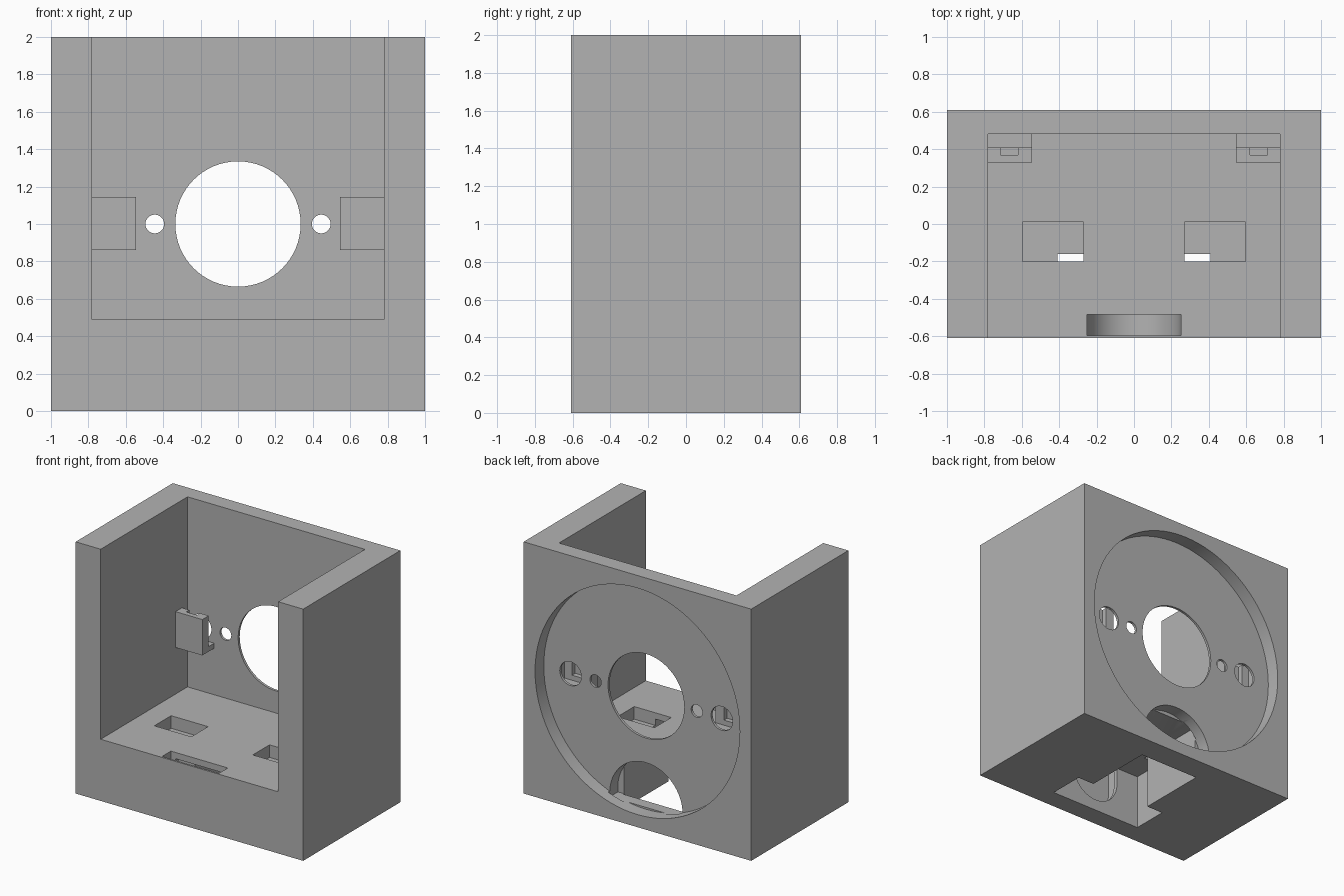
import bpy, bmesh, math
from mathutils import Vector

if "Cube" in bpy.data.objects:
    bpy.data.objects.remove(bpy.data.objects["Cube"])

grey = bpy.data.materials.new("light grey")
grey.diffuse_color = (0.448, 0.448, 0.448, 1)
grey.use_nodes = True
grey.node_tree.nodes["Principled BSDF"].inputs["Base Color"].default_value = grey.diffuse_color


def prism(name, profile, a, b, axis="y"):
    """Extrude a 2D profile: (x, z) along y, or (y, z) along x, from a to b."""
    bm = bmesh.new()
    put = (lambda p, t: (p[0], t, p[1])) if axis == "y" else (lambda p, t: (t, p[0], p[1]))
    near = [bm.verts.new(put(p, a)) for p in profile]
    far = [bm.verts.new(put(p, b)) for p in profile]
    bm.faces.new(near)
    bm.faces.new(far[::-1])
    n = len(profile)
    for i in range(n):
        j = (i + 1) % n
        bm.faces.new((near[j], near[i], far[i], far[j]))
    bmesh.ops.recalc_face_normals(bm, faces=bm.faces)
    me = bpy.data.meshes.new(name)
    bm.to_mesh(me)
    bm.free()
    me.materials.append(grey)
    ob = bpy.data.objects.new(name, me)
    bpy.context.collection.objects.link(ob)
    return ob


def box(name, x0, x1, y0, y1, z0, z1):
    return prism(name, [(x0, z0), (x1, z0), (x1, z1), (x0, z1)], y0, y1)


def arc(cx, cz, r, start=0, end=360, n=64):
    closed = end - start == 360
    k = n if closed else n + 1
    angles = [math.radians(start + (end - start) * i / n) for i in range(k)]
    return [(cx + r * math.cos(t), cz + r * math.sin(t)) for t in angles]


def u_shape(r, cz, top):
    return [(-r, top)] + arc(0, cz, r, 180, 360, 32) + [(r, top)]


def cut(ob, cutter):
    """Subtract the cutter, then remove it."""
    mod = ob.modifiers.new("cut", "BOOLEAN")
    mod.operation, mod.solver, mod.object = "DIFFERENCE", "EXACT", cutter
    deps = bpy.context.evaluated_depsgraph_get()
    me = bpy.data.meshes.new_from_object(ob.evaluated_get(deps))
    ob.modifiers.clear()
    ob.data = me
    bpy.data.objects.remove(cutter)


# Housing block with a large cavity open at the front and top
housing = box("housing", -1, 1, -0.61, 0.61, 0, 2)
cut(housing, box("cavity", -0.78, 0.78, -0.8, 0.48, 0.49, 2.2))

# Round recess on the back, leaving a thin panel
cut(housing, prism("recess", arc(0, 1, 0.9, n=96), 0.50, 0.8))

# Holes through the panel: large centre, small screw holes, sensor windows
cut(housing, prism("centre_hole", arc(0, 1, 0.335), 0.44, 0.55))
for s in (-1, 1):
    cut(housing, prism("screw_hole", arc(s * 0.445, 1, 0.05, n=32), 0.44, 0.55))
    cut(housing, prism("window_hole", arc(s * 0.665, 1, 0.095, n=32), 0.44, 0.55))

# Stepped pocket in the underside
cut(housing, box("front_pocket", -0.41, 0.41, -0.45, -0.16, -0.2, 0.44))
cut(housing, box("rear_pocket", -0.265, 0.265, -0.17, 0.41, -0.2, 0.44))

# Arched opening from the recess into the pocket, flat at the bottom
low = math.degrees(math.asin((0.115 - 0.15) / 0.32))
cut(housing, prism("rear_arch", arc(0, 0.15, 0.32, low, 180 - low, 48), 0.40, 0.52))

# Round-bottomed slot near the front, with a smaller window to the pocket
cut(housing, prism("wheel_slot", u_shape(0.25, 0.30, 0.6), -0.595, -0.485))
cut(housing, prism("wheel_window", u_shape(0.21, 0.30, 0.44), -0.50, -0.44))

# Two floor slots, open into the pocket at one corner
for s in (-1, 1):
    x0, x1 = sorted((s * 0.27, s * 0.595))
    cut(housing, box("floor_slot", x0, x1, -0.20, 0.01, 0.39, 0.6))

# Holder clips on the inner corners: front plate, bottom shelf, grooved back
for s, side in ((-1, "left"), (1, "right")):
    x0, x1 = sorted((s * 0.545, s * 0.78))
    shape = [(0.33, 0.86), (0.48, 0.86), (0.48, 0.90), (0.41, 0.90), (0.41, 1.145), (0.33, 1.145)]
    clip = prism(side + "_clip", shape, x0, x1, "x")
    g0, g1 = sorted((s * 0.62, s * 0.715))
    cut(clip, box("groove", g0, g1, 0.37, 0.43, 0.94, 1.3))

# Smooth the round walls and keep the edges sharp
for ob in bpy.context.scene.objects:
    ob.select_set(True)
bpy.context.view_layer.objects.active = housing
bpy.ops.object.shade_smooth_by_angle(angle=math.radians(30))
